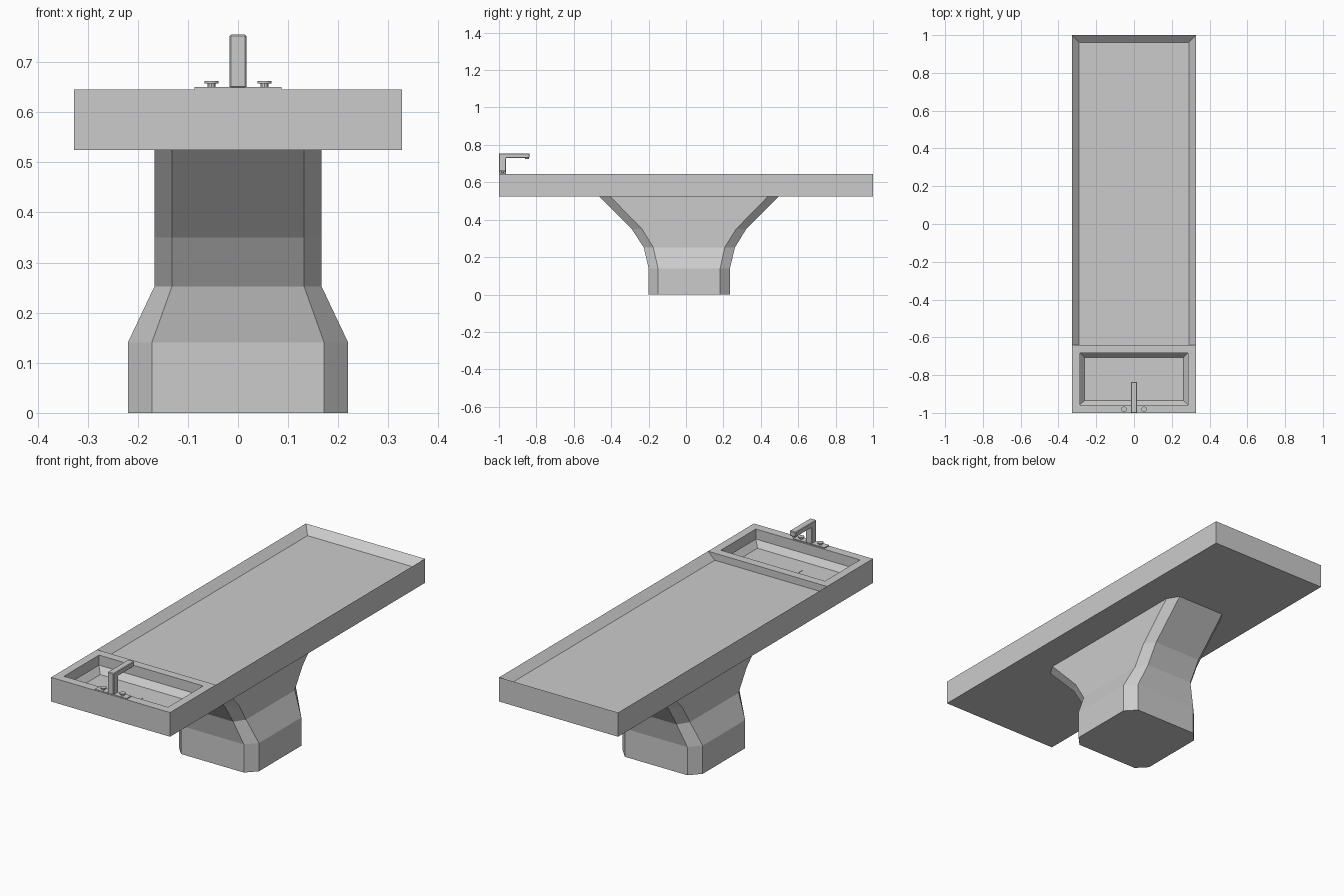
import bpy, bmesh, math

if "Cube" in bpy.data.objects:
    bpy.data.objects.remove(bpy.data.objects["Cube"])


def loft(bm, rings, start=False, end=False):
    """Skin successive closed rings of points, optionally capping the ends."""
    loops = [[bm.verts.new(p) for p in r] for r in rings]
    n = len(loops[0])
    for a, b in zip(loops, loops[1:]):
        for i in range(n):
            bm.faces.new((a[i], a[(i + 1) % n], b[(i + 1) % n], b[i]))
    if start:
        bm.faces.new(loops[0][::-1])
    if end:
        bm.faces.new(loops[-1])


def finish(bm, name):
    bmesh.ops.remove_doubles(bm, verts=bm.verts, dist=1e-5)
    bmesh.ops.recalc_face_normals(bm, faces=bm.faces)
    me = bpy.data.meshes.new(name)
    bm.to_mesh(me)
    bm.free()
    ob = bpy.data.objects.new(name, me)
    bpy.context.collection.objects.link(ob)
    return ob


def rect(x, y0, y1, z):
    return [(-x, y0, z), (x, y0, z), (x, y1, z), (-x, y1, z)]


def octagon(xo, xi, y0, y0i, y1i, y1, z):
    return [(-xi, y0, z), (xi, y0, z), (xo, y0i, z), (xo, y1i, z),
            (xi, y1, z), (-xi, y1, z), (-xo, y1i, z), (-xo, y0i, z)]


def cylinder(name, x, y, z0, z1, r, sides):
    bm = bmesh.new()
    loft(bm, [[(x + r * math.sin(math.tau * i / sides), y + r * math.cos(math.tau * i / sides), z)
               for i in range(sides)] for z in (z0, z1)], True, True)
    return finish(bm, name)


# Table top: outer shell, sloped tray and sink basin in one closed mesh
W, SPLIT, BOT, TOP = 0.327, -0.64, 0.525, 0.645
bm = bmesh.new()
loft(bm, [[(-W, -1, z), (W, -1, z), (W, SPLIT, z), (W, 1, z), (-W, 1, z), (-W, SPLIT, z)]
          for z in (BOT, TOP)], start=True)
loft(bm, [rect(W, SPLIT, 1, TOP), rect(0.29, SPLIT, 0.96, 0.61)], end=True)
loft(bm, [rect(W, -1, SPLIT, TOP), rect(0.286, -0.957, -0.682, TOP),
          rect(0.286, -0.957, -0.682, 0.595), rect(0.261, -0.934, -0.708, 0.565)], end=True)
finish(bm, "table_top")

# Pedestal: chamfered sections flaring toward the top
bm = bmesh.new()
loft(bm, [octagon(0.22, 0.172, -0.2, -0.15, 0.183, 0.235, 0),
          octagon(0.22, 0.172, -0.2, -0.15, 0.183, 0.235, 0.14),
          octagon(0.167, 0.132, -0.226, -0.175, 0.207, 0.262, 0.252),
          octagon(0.167, 0.132, -0.29, -0.235, 0.268, 0.322, 0.35),
          octagon(0.167, 0.132, -0.465, -0.407, 0.44, 0.498, 0.526)], True, True)
finish(bm, "pedestal")

# Drain in the basin floor
cylinder("drain", 0, -0.83, 0.56, 0.567, 0.048, 6)

# Faucet plate
bm = bmesh.new()
loft(bm, [rect(0.087, -0.998, -0.962, z) for z in (0.643, 0.65)], True, True)
finish(bm, "faucet_plate")

# Faucet spout: bent profile extruded across x with bevelled edges
profile = [(-1, 0.648), (-0.963, 0.648), (-0.963, 0.73), (-0.837, 0.73), (-0.837, 0.755), (-1, 0.755)]
bm = bmesh.new()
loft(bm, [[(x, y, z) for y, z in profile] for x in (-0.017, 0.017)], True, True)
spout = finish(bm, "faucet_spout")
bev = spout.modifiers.new("bevel", 'BEVEL')
bev.width, bev.segments = 0.003, 1
cylinder("faucet_nozzle", 0, -0.85, 0.724, 0.732, 0.01, 8)

# Tap knobs on both sides
for side, s in (("left", -1), ("right", 1)):
    cylinder(side + "_knob_stem", s * 0.053, -0.98, 0.648, 0.658, 0.008, 10)
    cylinder(side + "_knob_cap", s * 0.053, -0.98, 0.657, 0.662, 0.014, 12)
